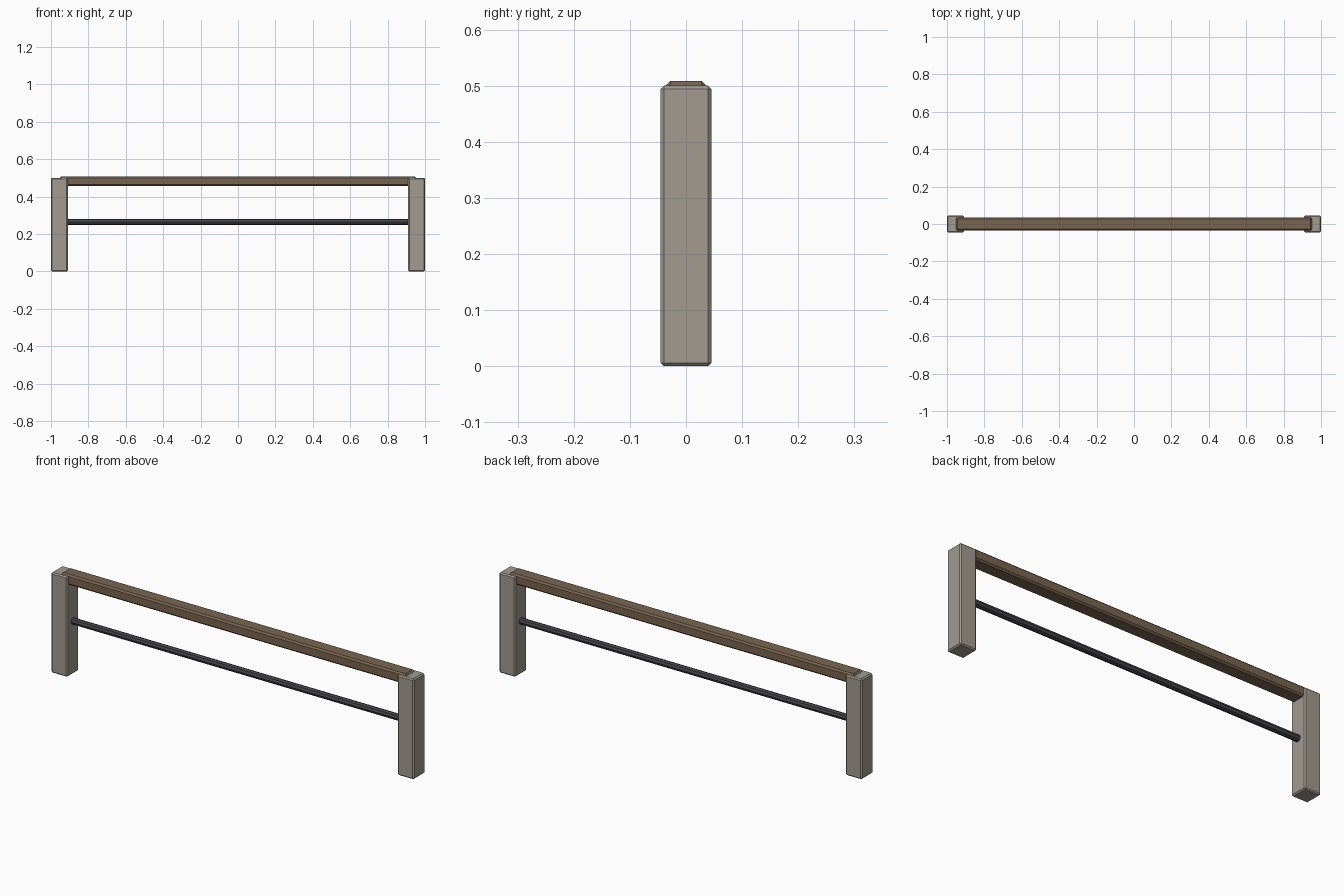
import bpy, bmesh, math

if "Cube" in bpy.data.objects:
    bpy.data.objects.remove(bpy.data.objects["Cube"])


def material(name, rgb):
    m = bpy.data.materials.new(name)
    m.diffuse_color = (*rgb, 1)
    m.use_nodes = True
    m.node_tree.nodes["Principled BSDF"].inputs["Base Color"].default_value = m.diffuse_color
    return m


def beveled_box(name, lo, hi, bevel, mat):
    bm = bmesh.new()
    bmesh.ops.create_cube(bm, size=1)
    for v in bm.verts:
        v.co = [lo[i] + (v.co[i] + 0.5) * (hi[i] - lo[i]) for i in range(3)]
    bmesh.ops.bevel(bm, geom=bm.edges[:], offset=bevel, segments=1,
                    affect='EDGES', profile=0.5)
    return finish(name, bm, mat)


def finish(name, bm, mat):
    bmesh.ops.recalc_face_normals(bm, faces=bm.faces[:])
    me = bpy.data.meshes.new(name)
    bm.to_mesh(me)
    bm.free()
    me.materials.append(mat)
    ob = bpy.data.objects.new(name, me)
    bpy.context.collection.objects.link(ob)
    return ob


stone = material("stone", (0.36, 0.33, 0.28))
wood = material("wood", (0.19, 0.13, 0.08))
iron = material("iron", (0.06, 0.06, 0.07))

# Square end posts with chamfered edges
for side, name in ((-1, "left_post"), (1, "right_post")):
    xs = sorted((side * 0.91, side * 1.0))
    beveled_box(name, (xs[0], -0.045, 0), (xs[1], 0.045, 0.5), 0.006, stone)

# Timber top rail let into the posts, standing just proud of them
beveled_box("top_rail", (-0.952, -0.036, 0.456), (0.952, 0.036, 0.508), 0.008, wood)

# Eight-sided metal bar between the posts
bm = bmesh.new()
bmesh.ops.create_cone(bm, cap_ends=True, segments=8, radius1=0.0165,
                      radius2=0.0165, depth=1.84)
bar = finish("lower_bar", bm, iron)
bar.rotation_euler = (0, math.pi / 2, 0)
bar.location = (0, 0, 0.265)
